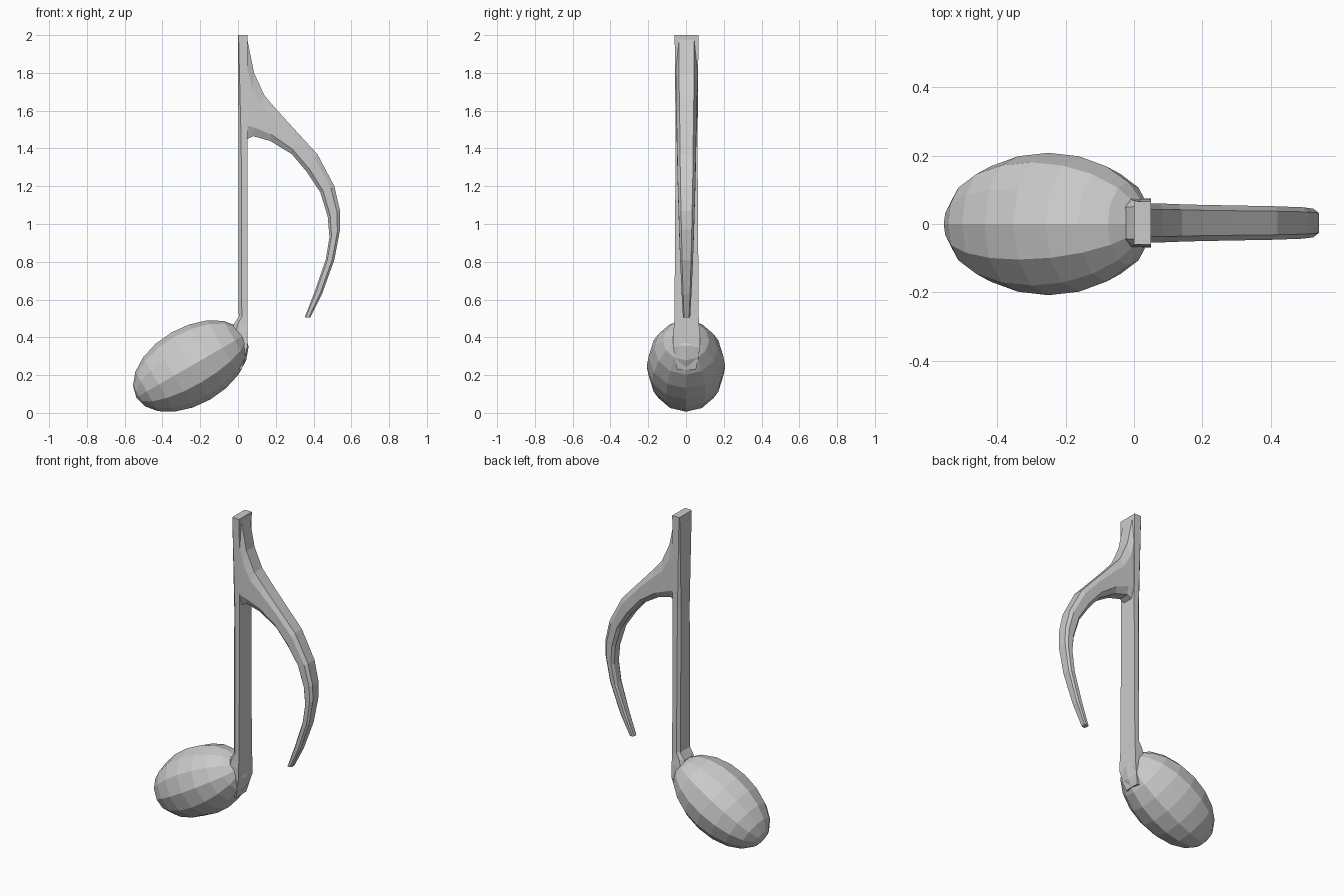
import bpy, bmesh, math
from mathutils import Matrix

if "Cube" in bpy.data.objects:
    bpy.data.objects.remove(bpy.data.objects["Cube"])


def finish(name, bm):
    bmesh.ops.recalc_face_normals(bm, faces=bm.faces)
    mesh = bpy.data.meshes.new(name)
    bm.to_mesh(mesh)
    bm.free()
    obj = bpy.data.objects.new(name, mesh)
    bpy.context.collection.objects.link(obj)
    return obj


def loft(name, rings):
    """Skin a list of equal-length closed rings and cap both ends."""
    bm = bmesh.new()
    loops = [[bm.verts.new(p) for p in ring] for ring in rings]
    n = len(loops[0])
    for a, b in zip(loops, loops[1:]):
        for i in range(n):
            j = (i + 1) % n
            bm.faces.new((a[i], a[j], b[j], b[i]))
    bm.faces.new(loops[0])
    bm.faces.new(loops[-1])
    return finish(name, bm)


# Note head: faceted ellipsoid, long axis tilted 30 degrees up to the right
bm = bmesh.new()
bmesh.ops.create_uvsphere(bm, u_segments=12, v_segments=10, radius=1)
place = (Matrix.Translation((-0.25, 0, 0.248))
         @ Matrix.Rotation(math.radians(-30), 4, 'Y')
         @ Matrix.Diagonal((0.333, 0.208, 0.205, 1))
         @ Matrix.Rotation(math.radians(90), 4, 'Y'))
bmesh.ops.transform(bm, matrix=place, verts=bm.verts)
finish("note_head", bm)


# Stem: thin bar with chamfered left edges, flaring into the head
def stem_ring(z, x0, x1, w, c):
    y = 0.003
    return [(x1, y - w, z), (x1, y + w, z), (x0 + c, y + w, z),
            (x0, y + w - c, z), (x0, y - w + c, z), (x0 + c, y - w, z)]


stem = [(0.23, -0.03, 0.02, 0.05, 0.015),
        (0.35, -0.03, 0.05, 0.072, 0.015),
        (0.43, -0.03, 0.05, 0.070, 0.02),
        (0.47, -0.022, 0.05, 0.066, 0.02),
        (0.51, 0.004, 0.05, 0.064, 0.016),
        (1.42, 0.002, 0.05, 0.058, 0.015),
        (2.00, 0.0, 0.05, 0.063, 0.003)]
loft("stem", [stem_ring(*s) for s in stem])


# Flag: chamfered section swept along outer and inner curves, tapering to a tip
def flag_ring(xo, zo, xi, zi, w):
    section = [(0, 0.7), (0.25, 1), (0.8, 1), (1, 0.6),
               (1, -0.6), (0.8, -1), (0.25, -1), (0, -0.7)]
    return [(xo + (xi - xo) * t, 0.003 + w * s, zo + (zi - zo) * t)
            for t, s in section]


flag = [(0.047, 1.99, 0.03, 1.42, 0.057),
        (0.085, 1.80, 0.05, 1.45, 0.057),
        (0.14, 1.68, 0.08, 1.465, 0.055),
        (0.20, 1.61, 0.17, 1.44, 0.053),
        (0.30, 1.50, 0.285, 1.37, 0.051),
        (0.42, 1.37, 0.365, 1.275, 0.049),
        (0.51, 1.20, 0.435, 1.17, 0.046),
        (0.54, 1.07, 0.475, 1.04, 0.042),
        (0.54, 0.97, 0.484, 0.93, 0.039),
        (0.51, 0.81, 0.464, 0.81, 0.034),
        (0.445, 0.63, 0.405, 0.64, 0.026),
        (0.382, 0.505, 0.353, 0.505, 0.019)]
loft("flag", [flag_ring(*s) for s in flag])
